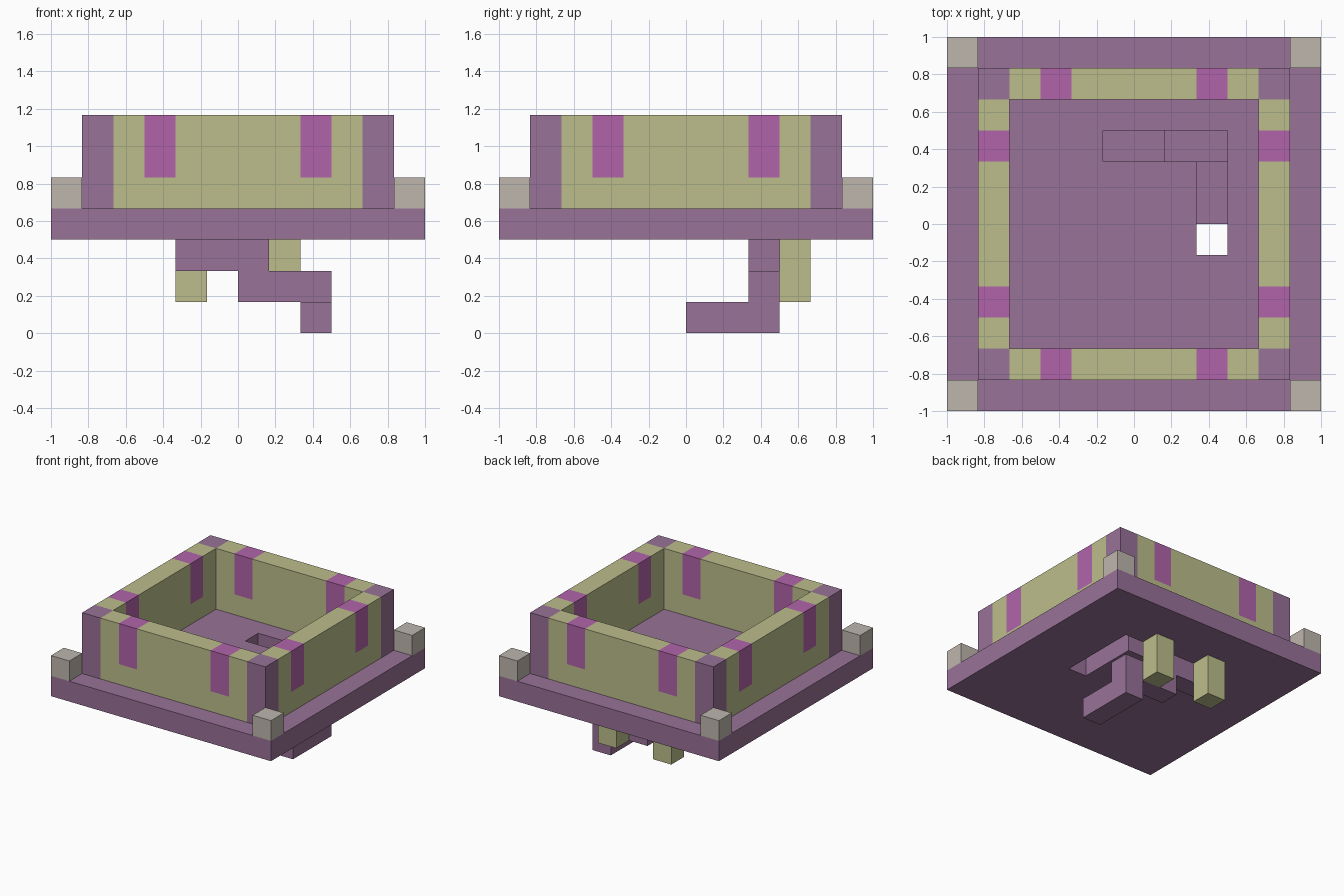
import bpy
import bmesh
from mathutils import Vector

U = 1 / 6  # size of one block

if "Cube" in bpy.data.objects:
    bpy.data.objects.remove(bpy.data.objects["Cube"], do_unlink=True)


def material(name, rgb):
    mat = bpy.data.materials.new(name)
    mat.use_nodes = True
    mat.diffuse_color = (*rgb, 1)
    mat.node_tree.nodes["Principled BSDF"].inputs["Base Color"].default_value = (*rgb, 1)
    return mat


purple = material("dusty purple", (0.314, 0.168, 0.310))
olive = material("pale olive", (0.503, 0.515, 0.262))
magenta = material("magenta", (0.440, 0.127, 0.402))
stone = material("warm stone", (0.515, 0.468, 0.423))


def finish(name, bm, mats):
    bmesh.ops.recalc_face_normals(bm, faces=bm.faces)
    mesh = bpy.data.meshes.new(name)
    bm.to_mesh(mesh)
    bm.free()
    for mat in mats:
        mesh.materials.append(mat)
    obj = bpy.data.objects.new(name, mesh)
    bpy.context.collection.objects.link(obj)
    return obj


def block(name, low, high, mat):
    """Box between two corners, measured in blocks."""
    low, high = Vector(low), Vector(high)
    bm = bmesh.new()
    bmesh.ops.create_cube(bm, size=1)
    for v in bm.verts:
        v.co = ((low + high) / 2 + v.co * (high - low)) * U
    return finish(name, bm, [mat])


def slab(keep, z_low, z_high):
    """Extruded plan made of the one-block cells that pass the keep rule."""
    bm = bmesh.new()
    bmesh.ops.create_grid(bm, x_segments=12, y_segments=12, size=1)
    centres = {f: f.calc_center_median() / U for f in bm.faces}
    drop = [f for f, c in centres.items() if not keep(c.x, c.y)]
    bmesh.ops.delete(bm, geom=drop, context='FACES')
    bmesh.ops.translate(bm, verts=bm.verts, vec=(0, 0, z_low * U))
    top = bmesh.ops.extrude_face_region(bm, geom=bm.faces[:])["geom"]
    verts = [g for g in top if isinstance(g, bmesh.types.BMVert)]
    bmesh.ops.translate(bm, verts=verts, vec=(0, 0, (z_high - z_low) * U))
    return bm


# Base plate with an L-shaped stairwell
def is_floor(x, y):
    long_leg = -1 < x < 3 and 2 < y < 3
    short_leg = 2 < x < 3 and -1 < y < 3
    return not (long_leg or short_leg)


finish("base_plate", slab(is_floor, 3, 4), [purple])

# Square wall, with purple corners and magenta bands on its upper part
wall = slab(lambda x, y: 4 < max(abs(x), abs(y)) < 5, 4, 7)
bmesh.ops.bisect_plane(wall, geom=wall.verts[:] + wall.edges[:] + wall.faces[:],
                       plane_co=(0, 0, 5 * U), plane_no=(0, 0, 1))
for face in wall.faces:
    c = face.calc_center_median() / U
    along = min(abs(c.x), abs(c.y))
    if along > 4:
        face.material_index = 1
    elif 2 < along < 3 and c.z > 5:
        face.material_index = 2
finish("wall", wall, [olive, purple, magenta])

# Stone blocks on the plate corners
for side, x in (("right", -6), ("left", 5)):
    for end, y in (("front", -6), ("back", 5)):
        block(f"{end}_{side}_corner_stone", (x, y, 4), (x + 1, y + 1, 5), stone)

# Turning staircase below the plate
block("upper_step", (-2, 2, 2), (1, 3, 3), purple)
block("middle_step", (0, 2, 1), (3, 3, 2), purple)
block("lower_step", (2, 0, 0), (3, 3, 1), purple)

# Hanging posts behind the stairs
for side, x in (("right", -2), ("left", 1)):
    block(f"{side}_hanging_post", (x, 3, 1), (x + 1, 4, 3), olive)
